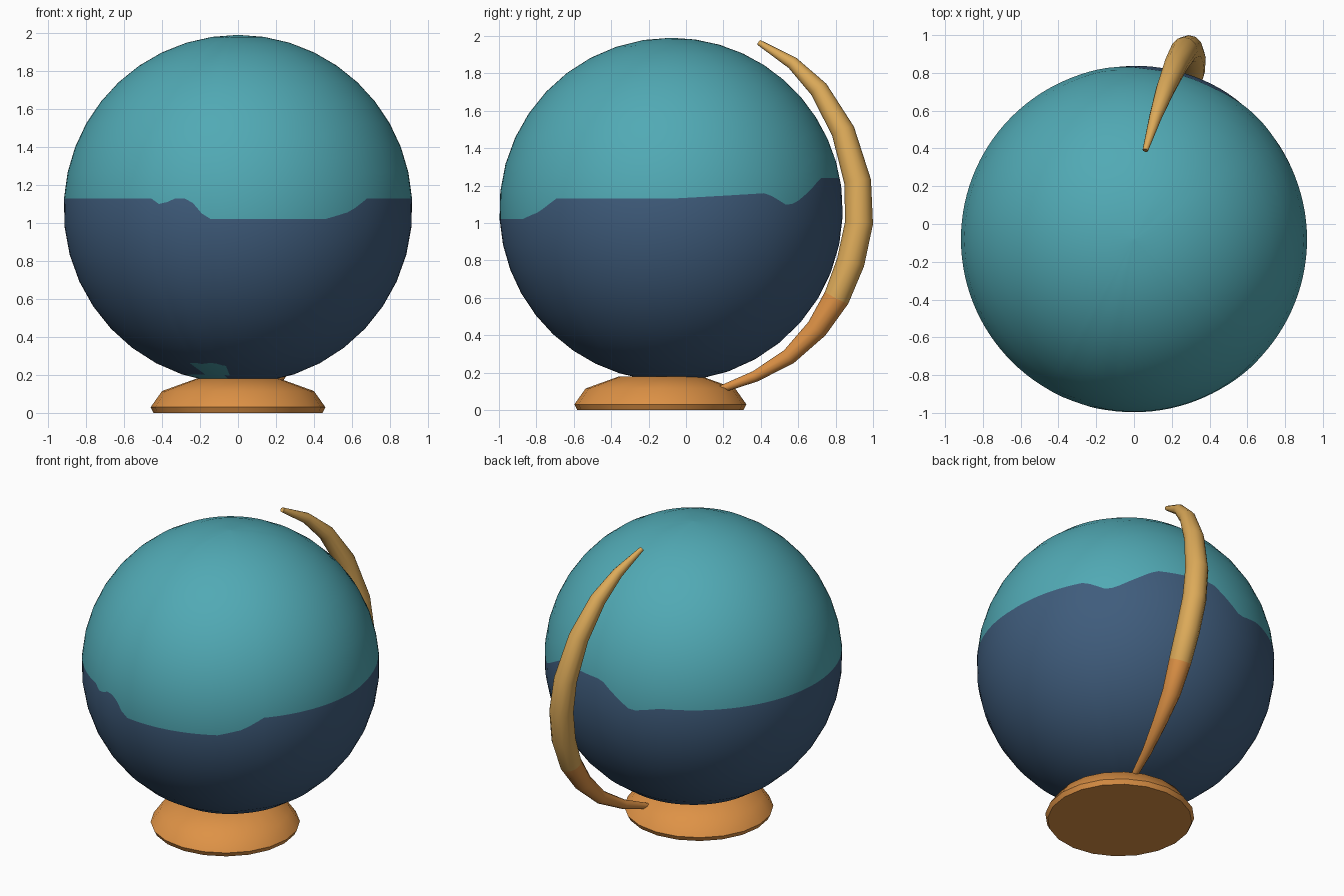
import bpy, bmesh, math
from mathutils import Vector

if "Cube" in bpy.data.objects:
    bpy.data.objects.remove(bpy.data.objects["Cube"])


def material(name, rgb):
    m = bpy.data.materials.new(name)
    m.diffuse_color = (*rgb, 1)
    m.use_nodes = True
    m.node_tree.nodes["Principled BSDF"].inputs["Base Color"].default_value = m.diffuse_color
    return m


TEAL = material("teal", (0.082, 0.40, 0.46))
NAVY = material("navy", (0.05, 0.108, 0.203))
ORANGE = material("orange", (0.73, 0.288, 0.061))
GOLD = material("gold", (0.716, 0.402, 0.100))


def loft(name, rings, mats, rule, angle=40):
    """Skin closed rings of points, cap the ends, colour by rule(ring index, centre)."""
    bm = bmesh.new()
    vs = [[bm.verts.new(p) for p in r] for r in rings]
    n = len(vs[0])
    for i in range(len(vs) - 1):
        for j in range(n):
            k = (j + 1) % n
            f = bm.faces.new((vs[i][j], vs[i][k], vs[i + 1][k], vs[i + 1][j]))
            f.material_index = rule(i, f.calc_center_median())
    for i, r in ((0, vs[0]), (len(vs) - 2, vs[-1])):
        f = bm.faces.new(r)
        f.material_index = rule(i, f.calc_center_median())
    bmesh.ops.recalc_face_normals(bm, faces=bm.faces)
    me = bpy.data.meshes.new(name)
    bm.to_mesh(me)
    bm.free()
    for m in mats:
        me.materials.append(m)
    ob = bpy.data.objects.new(name, me)
    bpy.context.collection.objects.link(ob)
    bpy.context.view_layer.objects.active = ob
    ob.select_set(True)
    bpy.ops.object.shade_smooth_by_angle(angle=math.radians(angle))
    ob.select_set(False)
    return ob


def lerp_table(table, x):
    for (a, va), (b, vb) in zip(table, table[1:]):
        if a <= x <= b:
            return va + (vb - va) * (x - a) / (b - a)


# Globe: the middle ring follows the ragged edge between the two colours
R, C = 0.918, Vector((0, -0.08, 1.072))
EDGE = [(0, 1.13), (34, 1.16), (43, 1.09), (48, 1.12), (54, 1.17), (62, 1.24),
        (86, 1.24), (100, 1.09), (112, 1.13), (240, 1.13), (244, 1.09),
        (248, 1.13), (253, 1.13), (257, 1.08), (259, 1.02), (300, 1.02),
        (310, 1.06), (318, 1.13), (360, 1.13)]
HALF, SEG = 10, 120


def globe_point(row, az):
    edge = math.asin((lerp_table(EDGE, az) - C.z) / R)
    q = math.pi / 2
    t = min(max(row, 0.02), 2 * HALF - 0.02) / HALF
    lat = -q + (edge + q) * t if t <= 1 else edge + (q - edge) * (t - 1)
    a = math.radians(az)
    return C + R * Vector((math.cos(lat) * math.cos(a), math.cos(lat) * math.sin(a), math.sin(lat)))


def globe_colour(row, p):
    spot = row in (1, 2) and -0.21 < p.x < -0.055 and p.y < C.y
    return 0 if row >= HALF or spot else 1


loft("globe", [[globe_point(i, j * 360 / SEG) for j in range(SEG)]
               for i in range(2 * HALF + 1)], [TEAL, NAVY], globe_colour)

# Round foot
foot = [(0.445, 0), (0.46, 0.03), (0.40, 0.115), (0.22, 0.18)]
loft("base", [[Vector((r * math.cos(a), -0.137 + r * math.sin(a), z))
               for a in (j * math.tau / 20 for j in range(20))]
              for r, z in foot], [ORANGE], lambda i, p: 0)

# Curved support arm: x, y, z, radius
path = [(0.06, 0.39, 1.965, 0.015), (0.115, 0.57, 1.855, 0.034), (0.165, 0.71, 1.715, 0.05),
        (0.22, 0.84, 1.49, 0.063), (0.265, 0.918, 1.22, 0.072), (0.29, 0.925, 1.0, 0.075),
        (0.305, 0.88, 0.79, 0.075), (0.305, 0.805, 0.6, 0.07), (0.285, 0.70, 0.435, 0.058),
        (0.26, 0.55, 0.285, 0.043), (0.21, 0.37, 0.18, 0.03), (0.16, 0.19, 0.112, 0.02)]
rings = []
for i, (x, y, z, r) in enumerate(path):
    a, b = path[max(i - 1, 0)], path[min(i + 1, len(path) - 1)]
    tangent = (Vector(b[:3]) - Vector(a[:3])).normalized()
    u = tangent.cross(Vector((1, 0, 0))).normalized()
    v = tangent.cross(u)
    rings.append([Vector((x, y, z)) + r * (u * math.cos(t) + v * math.sin(t))
                  for t in (j * math.tau / 12 for j in range(12))])
loft("support_arm", rings, [GOLD, ORANGE], lambda i, p: 0 if i < 7 else 1, 50)
